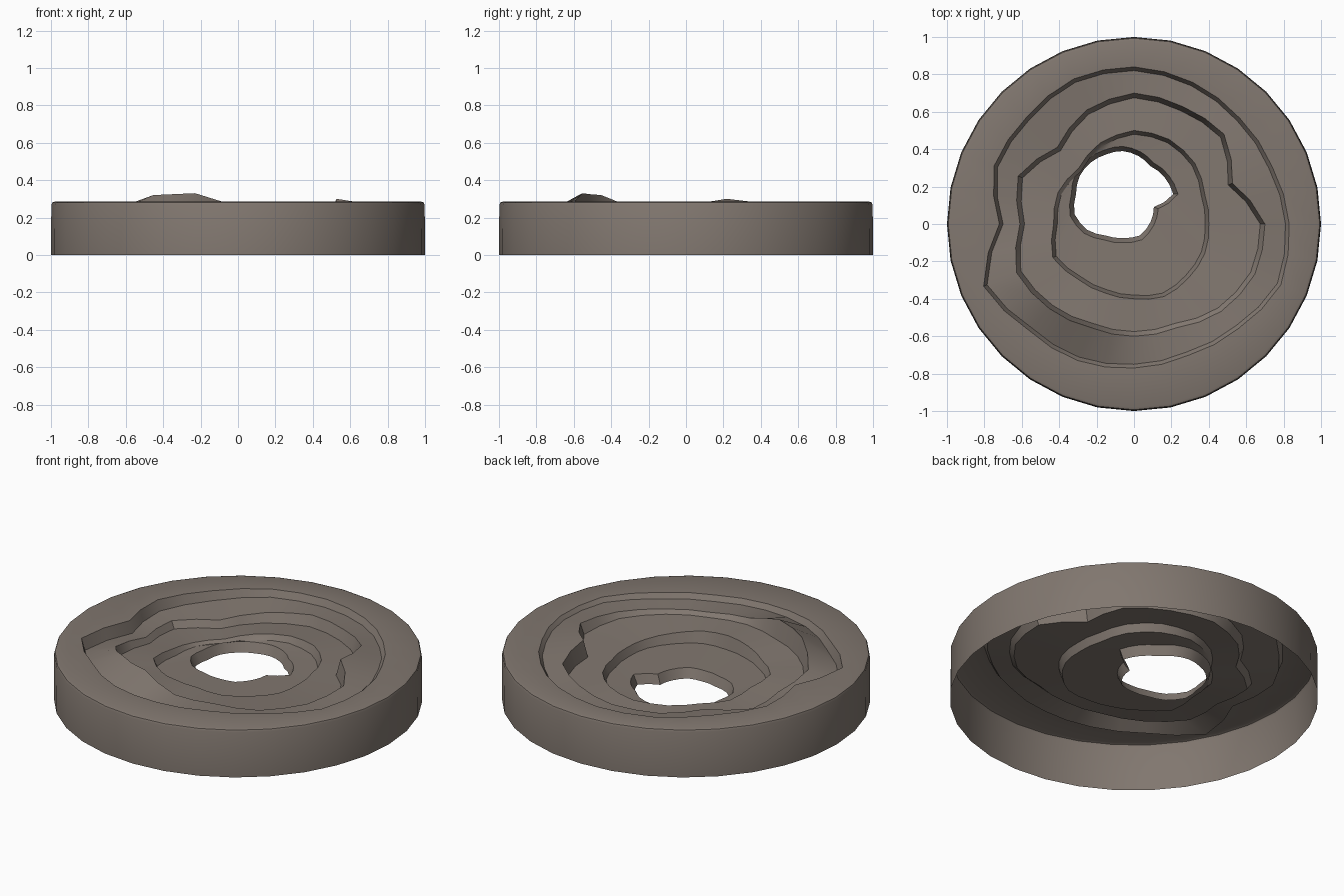
import bpy, bmesh
from math import cos, sin, radians, tau

if "Cube" in bpy.data.objects:
    bpy.data.objects.remove(bpy.data.objects["Cube"])

N = 32                      # sides of the ring
HOLE = (-0.06, 0.16)        # centre of the off-centre hole


def sample(values, i):
    """Read a 16-step table (or constant) at side i, interpolated."""
    if isinstance(values, (int, float)):
        return values
    t = i * len(values) / N
    k = int(t)
    f = t - k
    return values[k] * (1 - f) + values[(k + 1) % len(values)] * f


def loop(bm, radius, height, centre=(0, 0), inset=0.0):
    verts = []
    for i in range(N):
        a = tau * i / N
        r = sample(radius, i) - inset
        verts.append(bm.verts.new((centre[0] + r * cos(a),
                                   centre[1] + r * sin(a),
                                   sample(height, i))))
    return verts


# Irregular ledge outlines, one radius every 22.5 degrees from +x
ledge_a = [.83, .80, .80, .82, .84, .84, .81, .81,
           .72, .87, .80, .79, .77, .76, .79, .85]
ledge_b = [.70, .57, .68, .68, .70, .66, .58, .67,
           .61, .68, .64, .60, .60, .60, .66, .70]
ledge_c = [.40, .41, .46, .49, .50, .47, .42, .44,
           .43, .47, .42, .40, .40, .42, .41, .41]
hole = [.27, .24, .21, .22, .23, .23, .24, .25,
        .25, .28, .27, .24, .235, .24, .21, .18]

# Heights of the lips and feet that vary around the ring
foot_a_z = [.26, .26, .25, .245, .24, .24, .23, .22,
            .21, .21, .23, .245, .25, .25, .25, .255]
lip_b_z = [.27, .30, .27, .25, .24, .22, .21, .21,
           .21, .25, .32, .33, .26, .25, .24, .25]
foot_b_z = [.21, .20, .19, .19, .18, .17, .17, .17,
            .18, .20, .21, .22, .23, .23, .22, .22]
lip_c_z = [.20, .20, .20, .20, .19, .18, .17, .17,
           .19, .20, .20, .22, .23, .22, .21, .20]

bm = bmesh.new()
loops = [
    # outer wall, open at the bottom, with a small rounded rim
    loop(bm, 1.0, 0.0),
    loop(bm, 0.998, 0.268),
    loop(bm, 0.993, 0.28),
    loop(bm, 0.98, 0.285),
    # outer ledge
    loop(bm, ledge_a, 0.28),
    loop(bm, ledge_a, foot_a_z, inset=0.02),
    # middle ledge with its two raised crests
    loop(bm, ledge_b, lip_b_z),
    loop(bm, ledge_b, foot_b_z, inset=0.025),
    # inner ledge
    loop(bm, ledge_c, lip_c_z),
    loop(bm, ledge_c, 0.155, inset=0.02),
    # drop into the hole
    loop(bm, hole, 0.15, HOLE, inset=-0.025),
    loop(bm, hole, 0.095, HOLE),
]
for low, high in zip(loops, loops[1:]):
    for i in range(N):
        j = (i + 1) % N
        bm.faces.new((low[i], low[j], high[j], high[i]))

mesh = bpy.data.meshes.new("stepped_ring")
bm.to_mesh(mesh)
bm.free()
ring = bpy.data.objects.new("stepped_ring", mesh)
bpy.context.collection.objects.link(ring)

# Warm grey stone
stone = bpy.data.materials.new("stone")
stone.diffuse_color = (0.22, 0.185, 0.16, 1)
stone.use_nodes = True
stone.node_tree.nodes["Principled BSDF"].inputs["Base Color"].default_value = stone.diffuse_color
mesh.materials.append(stone)

bpy.context.view_layer.objects.active = ring
ring.select_set(True)
bpy.ops.object.shade_smooth_by_angle(angle=radians(35))
